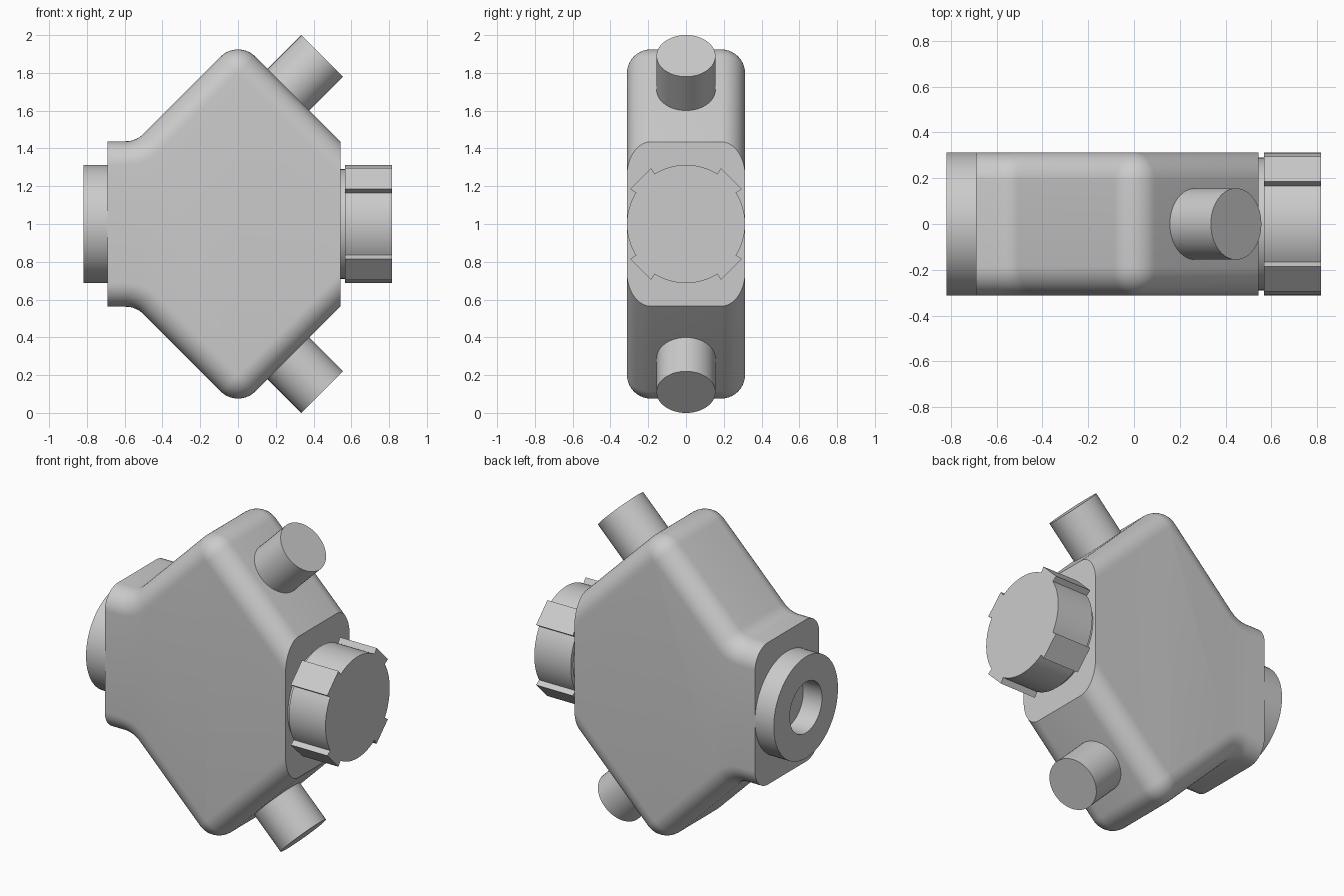
import bpy
import bmesh
from math import sin, cos, pi, sqrt, asin, radians
from mathutils import Matrix, Vector

default = bpy.data.objects.get("Cube")
if default:
    bpy.data.objects.remove(default)

MID = 1.0             # height of the horizontal axis
HALF = 0.313          # half depth of the housing
X0, X1 = -0.69, 0.543  # flat ends of the housing
END_H, APEX = 0.438, 0.978
ROUND, EDGE = 0.13, 0.127

grey = bpy.data.materials.new("plain_grey")
grey.use_nodes = True
grey.diffuse_color = (0.6, 0.6, 0.6, 1)
grey.node_tree.nodes["Principled BSDF"].inputs["Base Color"].default_value = (0.6, 0.6, 0.6, 1)


def finish(bm, name):
    bmesh.ops.recalc_face_normals(bm, faces=bm.faces)
    mesh = bpy.data.meshes.new(name)
    bm.to_mesh(mesh)
    bm.free()
    obj = bpy.data.objects.new(name, mesh)
    bpy.context.collection.objects.link(obj)
    mesh.materials.append(grey)
    bpy.ops.object.select_all(action='DESELECT')
    obj.select_set(True)
    bpy.context.view_layer.objects.active = obj
    bpy.ops.object.shade_smooth_by_angle(angle=radians(30))
    return obj


def loft(name, rings, caps=True):
    """Skin closed loops of points; without caps the last loop joins the first."""
    bm = bmesh.new()
    loops = [[bm.verts.new(p) for p in ring] for ring in rings]
    pairs = list(zip(loops, loops[1:]))
    if not caps:
        pairs.append((loops[-1], loops[0]))
    for a, b in pairs:
        for i in range(len(a)):
            j = (i + 1) % len(a)
            bm.faces.new((a[i], a[j], b[j], b[i]))
    if caps:
        bm.faces.new(loops[0])
        bm.faces.new(loops[-1])
    return finish(bm, name)


def arc(cx, cz, r, start, stop, n):
    return [(cx + r * cos(radians(start + (stop - start) * i / n)),
             cz + r * sin(radians(start + (stop - start) * i / n))) for i in range(n + 1)]


def circle(x, r, n=64):
    return [(x, y, MID + z) for y, z in arc(0, 0, r, 0, 360, n)[:-1]]


# Housing: outline inset layer by layer to round its front and back edges
def outline(inset):
    bend_x = END_H - APEX - ROUND * (sqrt(2) - 1)
    top = [(X0, END_H - inset)]
    top += arc(bend_x, END_H + ROUND, ROUND + inset, -90, -45, 8)
    top += arc(0, APEX - ROUND * sqrt(2), ROUND - inset, 135, 45, 12)
    top += [(X1, APEX - X1 - inset * sqrt(2))]
    return top + [(x, -z) for x, z in reversed(top)]


STEPS = 10
layers = []
for i in range(STEPS + 1):
    t = pi / 2 * i / STEPS
    layers.append((EDGE * (1 - sin(t)), HALF - EDGE + EDGE * cos(t)))
layers += [(d, -y) for d, y in reversed(layers)]
loft("housing", [[(x, y, MID + z) for x, z in outline(d)] for d, y in layers])

# Inlet collar with an open bore
loft("inlet_collar", [circle(-0.818, HALF), circle(X0, HALF),
                      circle(X0, 0.157), circle(-0.818, 0.157)], caps=False)

# Neck and grip cap with four flat diagonal ribs
loft("cap_neck", [circle(X1 - 0.01, 0.29), circle(0.57, 0.29)])

RIB_HALF, RIB_TOP = 0.078, 0.34
gap = asin(0.071 / HALF) * 180 / pi
section = []
for k in range(4):
    turn = Matrix.Rotation(radians(45 + 90 * k), 2)
    section += [turn @ Vector((RIB_TOP, s * RIB_HALF)) for s in (-1, 1)]
    section += [Vector(p) for p in arc(0, 0, HALF, 45 + 90 * k + gap, 135 + 90 * k - gap, 14)]
loft("grip_cap", [[(x, p.x, MID + p.y) for p in section] for x in (0.567, 0.816)])

# Upper and lower angled pipes
for name, side in (("upper_pipe", 1), ("lower_pipe", -1)):
    axis = Vector((1, 0, side)).normalized()
    across = Vector((-side, 0, 1)).normalized()
    tip = Vector((0.446, 0, MID + 0.89 * side))
    rings = [[tip - axis * back + Vector((0, u, 0)) + across * v
              for u, v in arc(0, 0, 0.156, 0, 360, 48)[:-1]] for back in (0.3, 0)]
    loft(name, rings)
